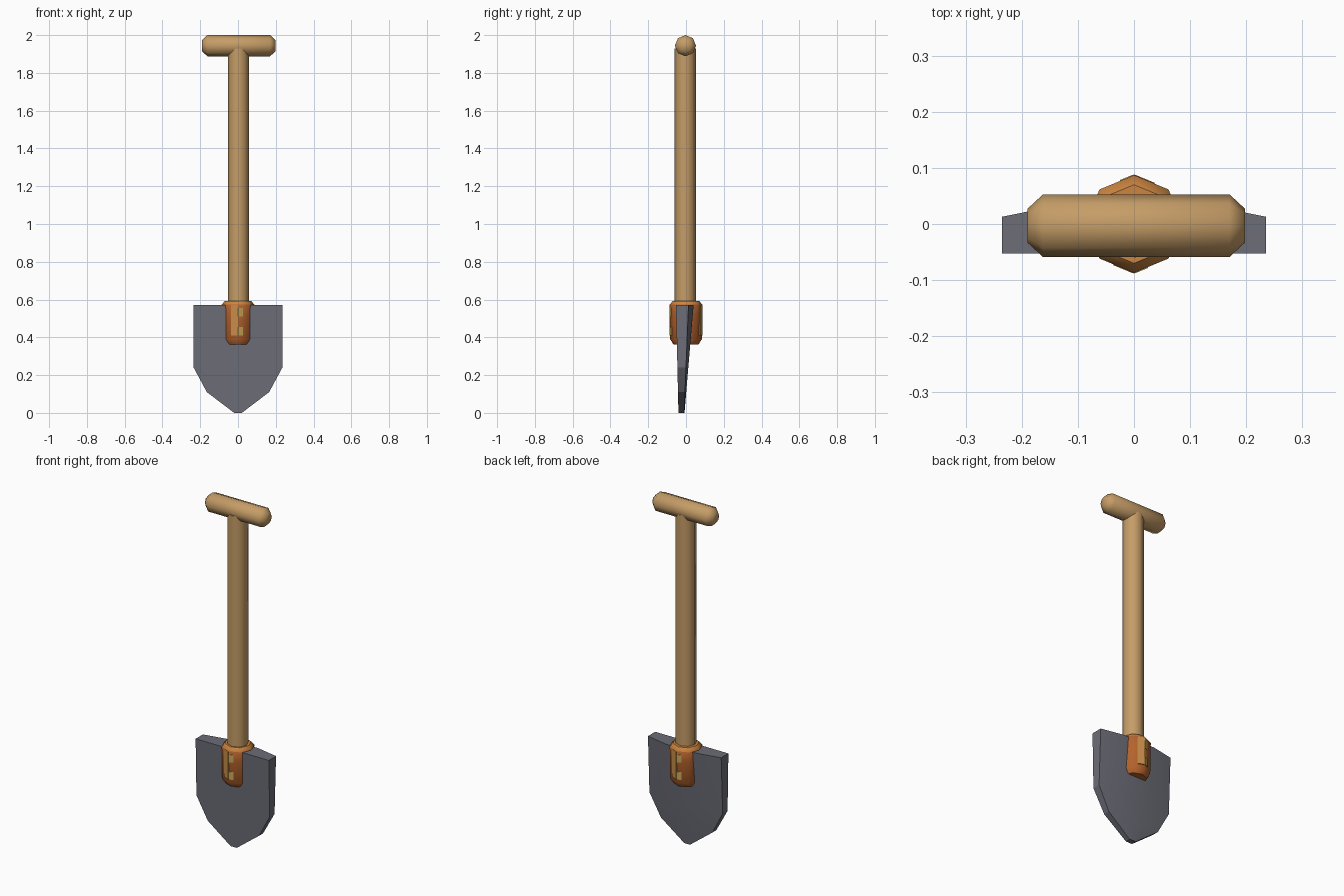
import bpy, bmesh, math
from mathutils import Matrix, Vector

if "Cube" in bpy.data.objects:
    bpy.data.objects.remove(bpy.data.objects["Cube"])


def material(name, rgb):
    m = bpy.data.materials.new(name)
    m.diffuse_color = (*rgb, 1)
    m.use_nodes = True
    m.node_tree.nodes["Principled BSDF"].inputs["Base Color"].default_value = m.diffuse_color
    return m


wood = material("wood", (0.56, 0.335, 0.135))
steel = material("steel", (0.15, 0.153, 0.184))
orange = material("orange", (0.60, 0.235, 0.052))
rust = material("rust", (0.46, 0.125, 0.027))
ochre = material("ochre", (0.58, 0.27, 0.065))
yellow = material("yellow", (0.60, 0.39, 0.09))


def finish(name, bm, mats, smooth=None):
    bmesh.ops.recalc_face_normals(bm, faces=bm.faces)
    me = bpy.data.meshes.new(name)
    bm.to_mesh(me)
    bm.free()
    for m in mats:
        me.materials.append(m)
    ob = bpy.data.objects.new(name, me)
    bpy.context.collection.objects.link(ob)
    if smooth:
        bpy.ops.object.select_all(action='DESELECT')
        ob.select_set(True)
        bpy.context.view_layer.objects.active = ob
        bpy.ops.object.shade_smooth_by_angle(angle=math.radians(smooth))
    return ob


def lathe(profile, matrix):
    """Eight-sided turned solid from (radius, height) pairs."""
    bm = bmesh.new()
    rings = [[bm.verts.new(matrix @ Vector((r * math.cos(k * math.pi / 4),
                                            r * math.sin(k * math.pi / 4), h)))
              for k in range(8)] for r, h in profile]
    for a, b in zip(rings, rings[1:]):
        for k in range(8):
            n = (k + 1) % 8
            bm.faces.new((a[k], a[n], b[n], b[k]))
    bm.faces.new(rings[0])
    bm.faces.new(rings[-1])
    return bm


# Shaft and cross grip
finish("shaft", lathe([(0.056, 0.45), (0.056, 1.93)],
                      Matrix.Translation((0.002, -0.004, 0))), [wood], 50)
grip_pos = Matrix.Translation((0.004, -0.003, 1.944)) @ Matrix.Rotation(math.pi / 2, 4, 'Y')
finish("grip", lathe([(0.030, -0.194), (0.056, -0.166), (0.056, 0.166), (0.030, 0.194)],
                     grip_pos), [wood], 50)

# Collar: orange rim and upper part, rust lower part
bm = lathe([(0.066, 0.362), (0.084, 0.39), (0.086, 0.52), (0.087, 0.573), (0.070, 0.592)],
           Matrix.Identity(4))
for f in bm.faces:
    f.material_index = 0 if f.calc_center_median().z > 0.56 else 1
finish("collar", bm, [orange, rust], 50)


# Painted stripe and rivet plates, on the front and repeated on the back
def plate(name, t0, t1, z0, z1, side, turn, mat):
    ridge, corner = Vector((0, -0.0865, 0)), Vector((side * 0.0612, -0.0612, 0))
    out = Vector((side * 0.38, -0.92, 0))
    spin = Matrix.Rotation(turn, 4, 'Z')
    bm = bmesh.new()
    layers = []
    for d in (-0.003, 0.002):
        layers.append([bm.verts.new(spin @ (ridge.lerp(corner, t) + out * d + Vector((0, 0, z))))
                       for t, z in ((t0, z0), (t1, z0), (t1, z1), (t0, z1))])
    a, b = layers
    bm.faces.new(a)
    bm.faces.new(b)
    for i in range(4):
        j = (i + 1) % 4
        bm.faces.new((a[i], a[j], b[j], b[i]))
    finish(name, bm, [mat])


for label, turn in (("front", 0), ("back", math.pi)):
    plate(label + "_stripe", 0.0, 0.6, 0.41, 0.57, -1, turn, ochre)
    plate(label + "_upper_rivet", 0.0, 0.4, 0.51, 0.555, 1, turn, yellow)
    plate(label + "_lower_rivet", 0.0, 0.4, 0.41, 0.455, 1, turn, yellow)

# Blade: flat front, back thickest in the middle, tapering to the tip
bm = bmesh.new()
rows = []
for z, w in ((0.57, 0.235), (0.24, 0.235), (0.11, 0.165), (0.0, 0.02)):
    k = z / 0.57
    front = -0.040 - 0.013 * k
    edge, mid = -0.010 + 0.023 * k, -0.008 + 0.048 * k
    pts = [(-w, front), (w, front), (w, edge), (0.43 * w, mid), (-0.43 * w, mid), (-w, edge)]
    rows.append([bm.verts.new((x, y, z)) for x, y in pts])
for a, b in zip(rows, rows[1:]):
    for i in range(6):
        j = (i + 1) % 6
        bm.faces.new((a[i], a[j], b[j], b[i]))
bm.faces.new(rows[0])
bm.faces.new(rows[-1])
finish("blade", bm, [steel], 20)
